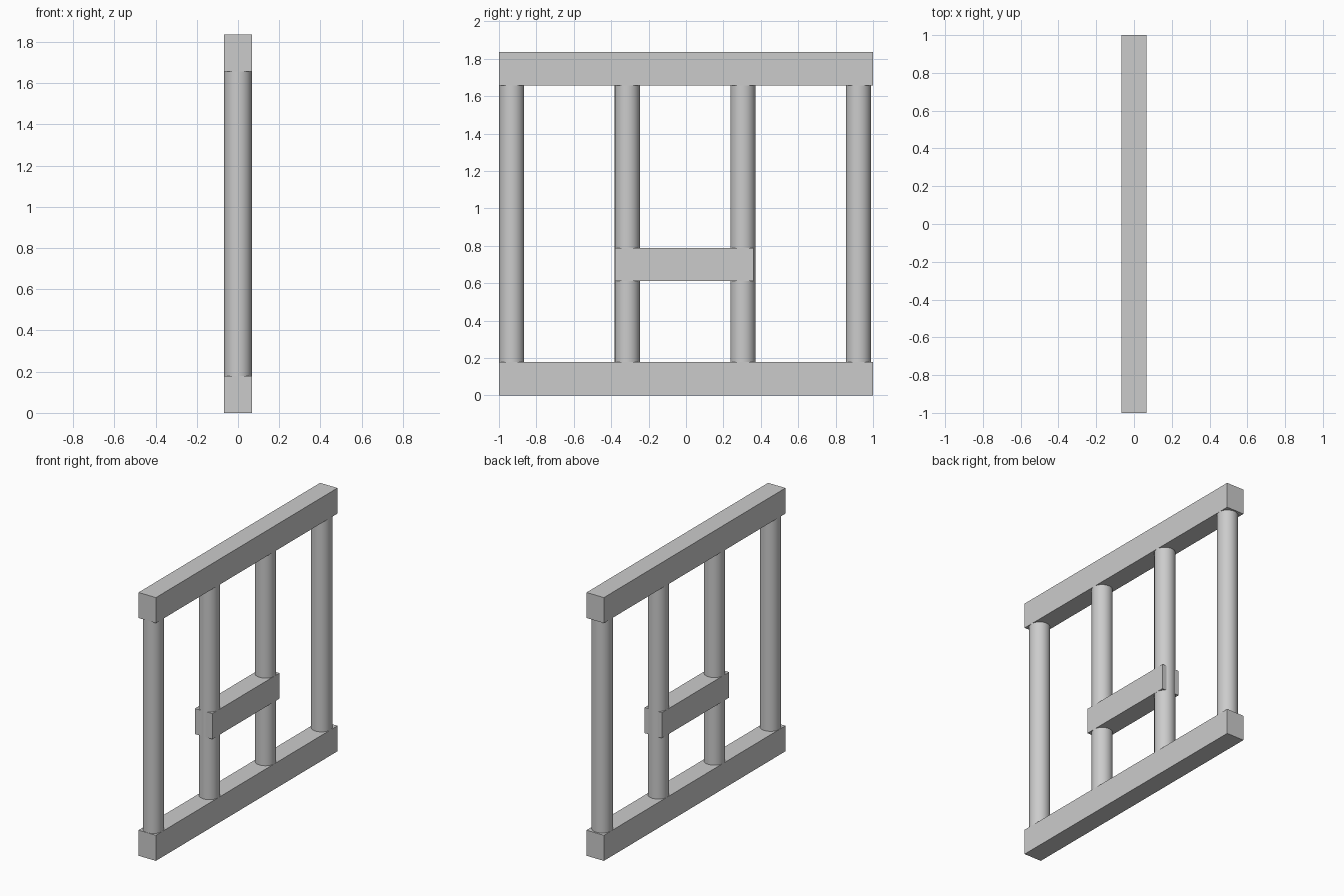
import bpy
import math

if "Cube" in bpy.data.objects:
    bpy.data.objects.remove(bpy.data.objects["Cube"], do_unlink=True)

HALF = 0.067      # half thickness of rails and radius of posts
HEIGHT = 1.835
RAIL = 0.178      # rail height

grey = bpy.data.materials.new("light grey")
grey.use_nodes = True
colour = (0.6, 0.6, 0.6, 1.0)
grey.diffuse_color = colour
grey.node_tree.nodes["Principled BSDF"].inputs["Base Color"].default_value = colour


def rail(name, y0, y1, z0, z1):
    bpy.ops.mesh.primitive_cube_add(size=1, location=(0, (y0 + y1) / 2, (z0 + z1) / 2))
    ob = bpy.context.object
    ob.name = name
    ob.scale = (2 * HALF, y1 - y0, z1 - z0)
    bpy.ops.object.transform_apply(location=False, rotation=False, scale=True)
    ob.data.materials.append(grey)


def post(name, y):
    z0, z1 = RAIL, HEIGHT - RAIL
    bpy.ops.mesh.primitive_cylinder_add(vertices=48, radius=HALF, depth=z1 - z0,
                                        location=(0, y, (z0 + z1) / 2))
    ob = bpy.context.object
    ob.name = name
    ob.data.materials.append(grey)
    bpy.ops.object.shade_smooth_by_angle(angle=math.radians(30))


# Horizontal rails
rail("bottom_rail", -1, 1, 0, RAIL)
rail("top_rail", -1, 1, HEIGHT - RAIL, HEIGHT)
rail("middle_rail", -0.379, 0.361, 0.611, 0.789)

# Round uprights, evenly spaced from front to back
for i, name in enumerate(("front_post", "inner_front_post", "inner_back_post", "back_post")):
    post(name, -0.932 + i * 0.618)
